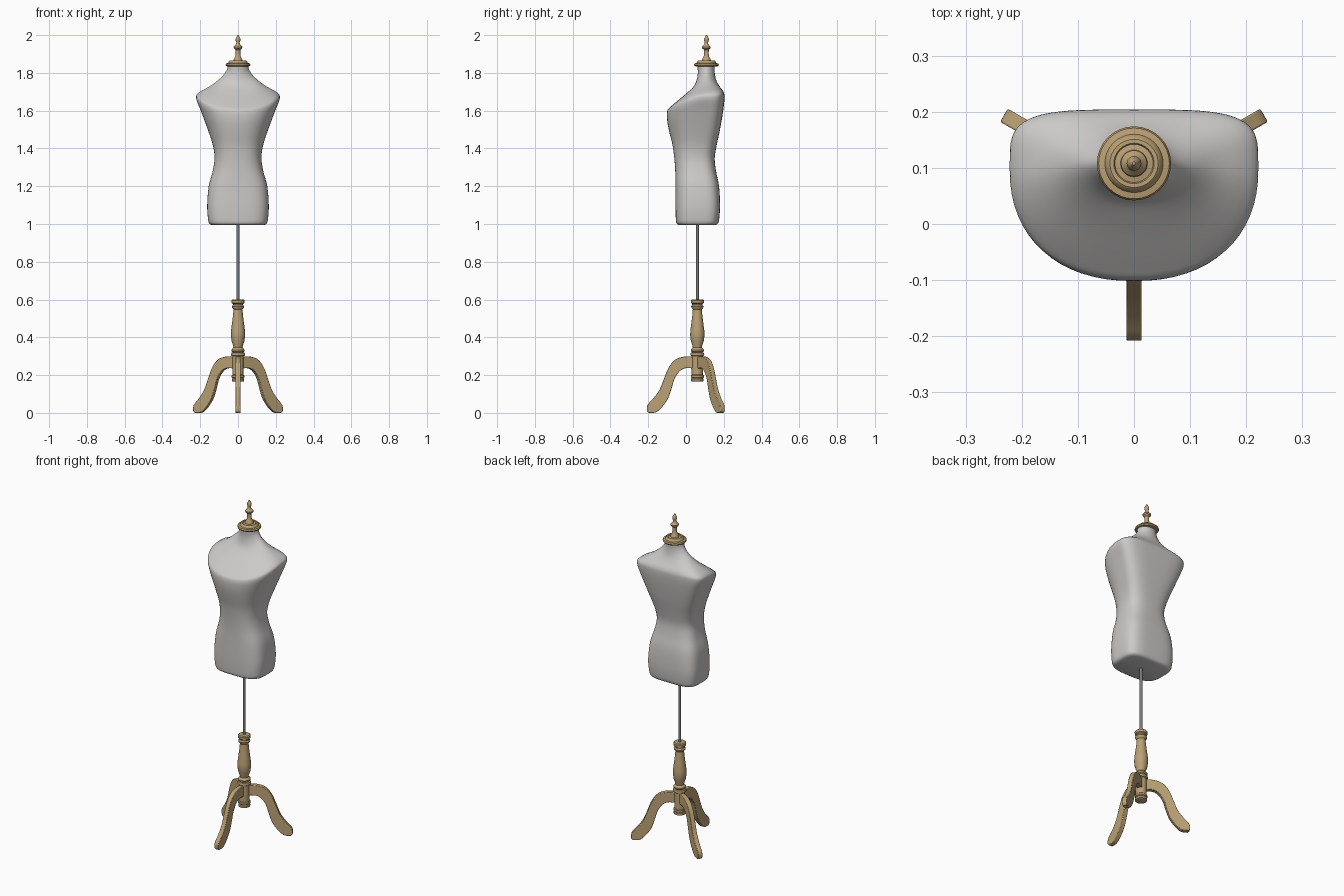
import bpy, bmesh, math

POST_Y, NECK_Y = 0.06, 0.108


def material(name, rgb):
    m = bpy.data.materials.new(name)
    m.diffuse_color = (*rgb, 1)
    return m


WOOD = material("tan wood", (0.50, 0.36, 0.18))
FABRIC = material("light grey fabric", (0.60, 0.59, 0.58))
METAL = material("dark grey metal", (0.20, 0.20, 0.21))


def smooth_rows(rows, steps):
    """Catmull-Rom interpolation of rows of numbers."""
    out = []
    for i in range(len(rows) - 1):
        a, b = rows[max(i - 1, 0)], rows[i]
        c, d = rows[i + 1], rows[min(i + 2, len(rows) - 1)]
        for k in range(steps):
            t = k / steps
            out.append([0.5 * (2 * q + (r - p) * t + (2 * p - 5 * q + 4 * r - s) * t * t
                               + (3 * q - p - 3 * r + s) * t ** 3)
                        for p, q, r, s in zip(a, b, c, d)])
    return out + [list(rows[-1])]


def loft(name, rings, mat, angle=35):
    """Skin closed rings of points and cap both ends."""
    bm = bmesh.new()
    loops = [[bm.verts.new(p) for p in ring] for ring in rings]
    n = len(loops[0])
    for a, b in zip(loops, loops[1:]):
        for i in range(n):
            j = (i + 1) % n
            bm.faces.new((a[i], a[j], b[j], b[i]))
    bm.faces.new(loops[0][::-1])
    bm.faces.new(loops[-1])
    bmesh.ops.recalc_face_normals(bm, faces=bm.faces)
    me = bpy.data.meshes.new(name)
    bm.to_mesh(me)
    bm.free()
    me.materials.append(mat)
    me.shade_smooth()
    me.set_sharp_from_angle(angle=math.radians(angle))
    ob = bpy.data.objects.new(name, me)
    bpy.context.collection.objects.link(ob)
    return ob


def turned(name, profile, y, mat, sides=32):
    """Lathe (radius, z) pairs around a vertical axis."""
    rings = [[(r * math.cos(2 * math.pi * i / sides),
               y + r * math.sin(2 * math.pi * i / sides), z) for i in range(sides)]
             for r, z in profile]
    return loft(name, rings, mat)


# Torso: front z, side z, back z, half width, front y, back y, widest y,
# front squareness, back squareness
torso_rows = [
    (0.994, 0.994, 0.994, 0.138, -0.036, 0.155, 0.06, 3.2, 4),
    (1.003, 1.003, 1.003, 0.152, -0.050, 0.169, 0.06, 3.2, 4),
    (1.03, 1.03, 1.03, 0.159, -0.054, 0.176, 0.06, 3.2, 4),
    (1.10, 1.10, 1.10, 0.163, -0.056, 0.180, 0.06, 3.1, 4),
    (1.20, 1.20, 1.20, 0.155, -0.056, 0.175, 0.06, 2.9, 3.6),
    (1.28, 1.28, 1.28, 0.134, -0.057, 0.159, 0.06, 2.7, 3.2),
    (1.35, 1.35, 1.35, 0.124, -0.062, 0.152, 0.06, 2.6, 3),
    (1.42, 1.42, 1.42, 0.134, -0.072, 0.163, 0.07, 2.5, 3.2),
    (1.49, 1.50, 1.50, 0.160, -0.089, 0.180, 0.08, 2.4, 3.6),
    (1.55, 1.60, 1.60, 0.197, -0.100, 0.197, 0.09, 2.3, 4),
    (1.60, 1.665, 1.67, 0.221, -0.099, 0.204, 0.10, 2.3, 4),
    (1.625, 1.695, 1.70, 0.208, -0.077, 0.198, 0.10, 2.3, 4),
    (1.69, 1.735, 1.73, 0.140, 0.000, 0.177, 0.105, 2.2, 3),
    (1.735, 1.78, 1.76, 0.085, 0.045, 0.161, 0.107, 2, 2.2),
    (1.79, 1.815, 1.80, 0.060, 0.062, 0.152, 0.108, 2, 2),
    (1.84, 1.84, 1.84, 0.055, 0.060, 0.152, 0.108, 2, 2),
]


def torso_ring(row, sides=64):
    zf, zs, zb, w, yf, yb, yc, nf, nb = row
    ring = []
    for i in range(sides):
        a = 2 * math.pi * i / sides
        c, s = math.cos(a), math.sin(a)
        n, ye, ze = (nb, yb, zb) if s > 0 else (nf, yf, zf)
        u, v = abs(c) ** (2 / n), abs(s) ** (2 / n)
        ring.append((math.copysign(w * u, c), yc + (ye - yc) * v,
                     zs + (ze - zs) * v ** 1.5))
    return ring


loft("torso", [torso_ring(r) for r in smooth_rows(torso_rows, 4)], FABRIC, 50)

# Neck cap with its finial
turned("neck_cap", [
    (0.05, 1.834), (0.063, 1.836), (0.066, 1.842), (0.063, 1.85), (0.052, 1.852),
    (0.048, 1.862), (0.043, 1.866), (0.036, 1.866), (0.034, 1.862), (0.024, 1.864),
    (0.022, 1.874), (0.015, 1.884), (0.012, 1.90), (0.013, 1.922), (0.022, 1.93),
    (0.023, 1.938), (0.016, 1.945), (0.010, 1.952), (0.009, 1.962), (0.013, 1.972),
    (0.013, 1.980), (0.007, 1.992), (0.003, 2.0)], NECK_Y, WOOD)

# Metal pole
turned("pole", [(0.008, 0.56), (0.008, 1.01)], POST_Y, METAL, 16)

# Turned wooden post
turned("post", [
    (0.028, 0.166), (0.033, 0.169), (0.033, 0.180), (0.029, 0.184), (0.034, 0.188),
    (0.034, 0.198), (0.030, 0.202), (0.030, 0.300), (0.036, 0.304), (0.037, 0.312),
    (0.034, 0.318), (0.028, 0.321), (0.034, 0.326), (0.035, 0.334), (0.030, 0.340),
    (0.024, 0.346), (0.026, 0.356), (0.034, 0.380), (0.038, 0.410), (0.037, 0.435),
    (0.031, 0.480), (0.026, 0.520), (0.024, 0.548), (0.031, 0.556), (0.033, 0.564),
    (0.027, 0.571), (0.027, 0.577), (0.034, 0.582), (0.035, 0.596), (0.030, 0.601)],
    POST_Y, WOOD)

# Curved legs: outer radius, outer z, inner radius, inner z
leg_rows = [
    (0.015, 0.298, 0.015, 0.235), (0.070, 0.298, 0.066, 0.236),
    (0.118, 0.281, 0.096, 0.218), (0.153, 0.238, 0.120, 0.182),
    (0.177, 0.180, 0.136, 0.130), (0.199, 0.125, 0.156, 0.075),
    (0.230, 0.080, 0.186, 0.032), (0.258, 0.050, 0.214, 0.006),
    (0.267, 0.032, 0.234, 0.0), (0.267, 0.010, 0.258, 0.0),
]
HALF = 0.0135
leg_profile = smooth_rows(leg_rows, 4)
for label, degrees in (("front", -90), ("back_right", 30), ("back_left", 150)):
    leg = loft(label + "_leg", [
        [(ro, -HALF, zo), (ro, HALF, zo), (ri, HALF, zi), (ri, -HALF, zi)]
        for ro, zo, ri, zi in leg_profile], WOOD, 40)
    leg.location = (0, POST_Y, 0)
    leg.rotation_euler.z = math.radians(degrees)
    bevel = leg.modifiers.new("soft_edges", "BEVEL")
    bevel.width = 0.004
    bevel.segments = 2
    bevel.limit_method = "ANGLE"
    bevel.angle_limit = math.radians(50)
